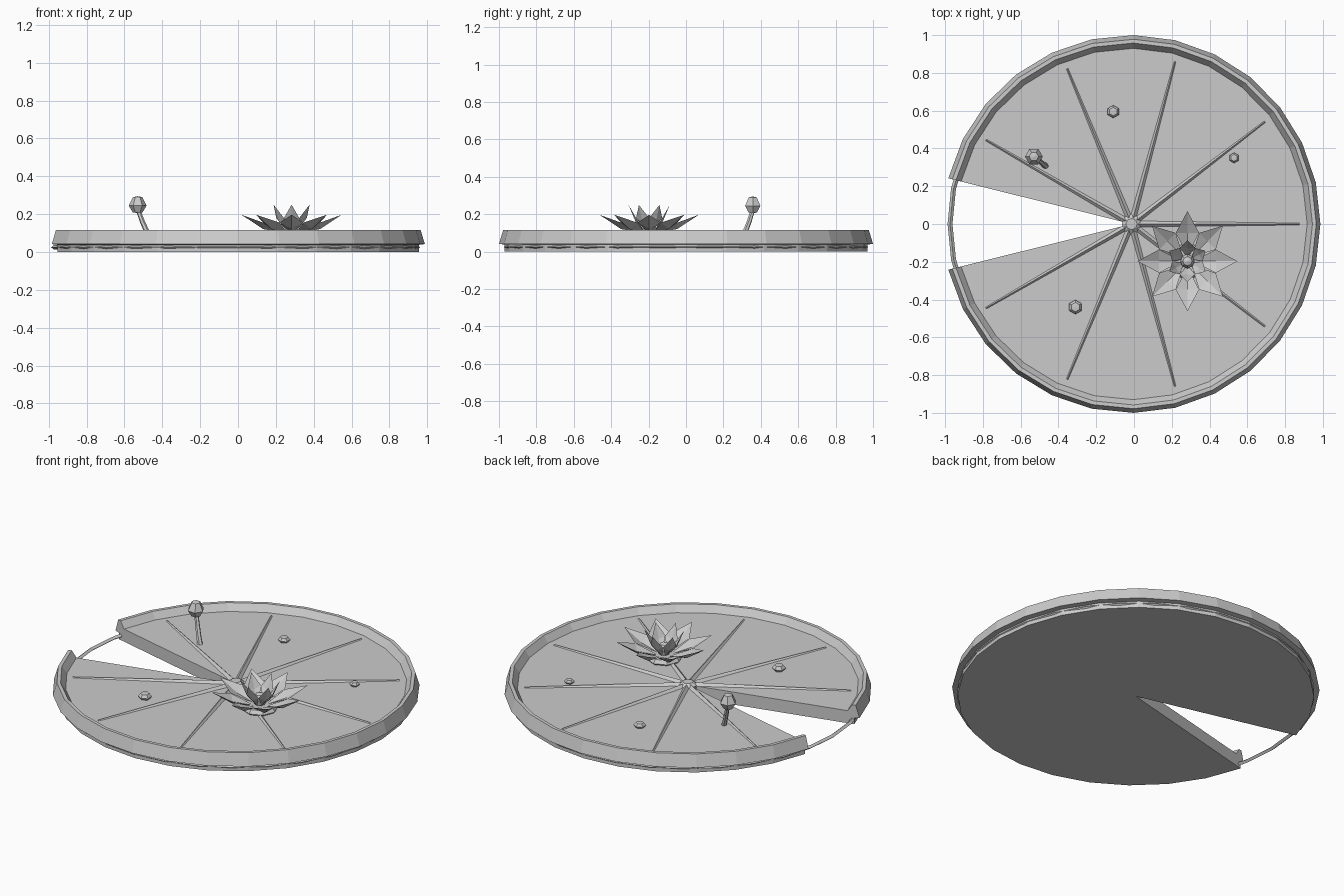
import bpy, bmesh
from math import radians, cos, sin, pi
from mathutils import Vector, Matrix

cube = bpy.data.objects.get("Cube")
if cube:
    bpy.data.objects.remove(cube)

grey = bpy.data.materials.new("soft_grey")
grey.use_nodes = True
colour = (0.6, 0.6, 0.6, 1)
grey.diffuse_color = colour
grey.node_tree.nodes["Principled BSDF"].inputs["Base Color"].default_value = colour

CX = -0.013      # pad centre
TOP = 0.075      # pad surface height
GAP = radians(14)


def finish(name, bm, loc=(0, 0, 0)):
    bmesh.ops.remove_doubles(bm, verts=bm.verts, dist=1e-5)
    bmesh.ops.recalc_face_normals(bm, faces=bm.faces)
    mesh = bpy.data.meshes.new(name)
    bm.to_mesh(mesh)
    bm.free()
    mesh.materials.append(grey)
    ob = bpy.data.objects.new(name, mesh)
    ob.location = loc
    bpy.context.collection.objects.link(ob)
    return ob


def lathe(name, profile, sides, loc, start=0.0, sweep=2 * pi):
    """Turn a closed (radius, height) outline about z; cap it if the sweep is open."""
    bm = bmesh.new()
    rows = []
    for i in range(sides + 1):
        a = start + sweep * i / sides
        rows.append([bm.verts.new((r * cos(a), r * sin(a), z)) for r, z in profile])
    n = len(profile)
    for p, q in zip(rows, rows[1:]):
        for j in range(n):
            k = (j + 1) % n
            if profile[j][0] + profile[k][0] > 0:
                bm.faces.new((p[j], q[j], q[k], p[k]))
    if sweep < 2 * pi - 0.001:
        bm.faces.new(rows[0])
        bm.faces.new(rows[-1])
    return finish(name, bm, loc)


def tube(name, points, radii, sides=6):
    """Loft a tapering tube through points."""
    bm = bmesh.new()
    pts = [Vector(p) for p in points]
    rings = []
    for i, p in enumerate(pts):
        d = pts[min(i + 1, len(pts) - 1)] - pts[max(i - 1, 0)]
        rot = d.to_track_quat('Z', 'Y')
        rings.append([bm.verts.new(p + rot @ Vector((radii[i] * cos(2 * pi * k / sides),
                      radii[i] * sin(2 * pi * k / sides), 0))) for k in range(sides)])
    for a, b in zip(rings, rings[1:]):
        for k in range(sides):
            m = (k + 1) % sides
            bm.faces.new((a[k], a[m], b[m], b[k]))
    bm.faces.new(rings[0])
    bm.faces.new(rings[-1])
    return finish(name, bm)


def petals(name, loc, count, turn, base, mid, tip, width, keel):
    """Ring of folded diamond petals; base, mid and tip are (radius, height)."""
    bm = bmesh.new()
    for i in range(count):
        rot = Matrix.Rotation(turn + 2 * pi * i / count, 3, 'Z')

        def vert(rz, y=0.0, drop=0.0):
            return bm.verts.new(rot @ Vector((rz[0], y, rz[1] - drop)))
        inner, outer = vert(base), vert(tip)
        left, right = vert(mid, width), vert(mid, -width)
        crease, back = vert(mid, 0, keel), vert(mid, 0, keel + 0.012)
        for c in (crease, back):
            for side in (left, right):
                bm.faces.new((inner, side, c))
                bm.faces.new((side, outer, c))
    return finish(name, bm, loc)


# Notched pad with raised rim
lathe("lily_pad",
      [(0, 0), (0.97, 0), (0.97, 0.038), (1.0, 0.042), (0.978, 0.115),
       (0.958, 0.115), (0.93, TOP), (0, TOP)],
      26, (CX, 0, 0), -pi + GAP, 2 * (pi - GAP))

# Thin ring that closes the notch
lathe("water_ring", [(0.948, 0.025), (0.961, 0.014), (0.974, 0.025), (0.961, 0.036)],
      32, (CX, 0, 0))

# Central hub and radiating veins
lathe("hub", [(0, 0.06), (0.052, 0.06), (0.052, 0.08), (0.03, 0.095), (0, 0.095)], 8, (CX, 0, 0))
for i in range(-4, 5):
    a = radians(37.5 * i)
    ray = Vector((cos(a), sin(a), 0))
    origin = Vector((CX, 0, TOP))
    tube("vein", [origin + ray * 0.02, origin + ray * 0.89], [0.016, 0.005], 4)

# Dew drops
for x, y, r in ((-0.11, 0.595, 0.034), (0.53, 0.35, 0.028), (-0.31, -0.44, 0.038)):
    lathe("dew_drop", [(0, TOP - 0.005), (0.65 * r, TOP - 0.005), (r, TOP + 0.35 * r),
                       (0.65 * r, TOP + 0.8 * r), (0, TOP + 0.85 * r)],
          6, (x, y, 0), radians(30))

# Open blossom
bloom = (0.283, -0.197, 0)
lathe("blossom_base", [(0, 0.07), (0.085, 0.07), (0.1, 0.085), (0.085, 0.105), (0, 0.105)], 8, bloom)
petals("outer_petals", bloom, 8, 0, (0.03, 0.10), (0.15, 0.155), (0.265, 0.197), 0.062, 0.022)
petals("inner_petals", bloom, 6, radians(30), (0.02, 0.10), (0.07, 0.18), (0.11, 0.25), 0.04, 0.014)
lathe("blossom_core", [(0, 0.10), (0.03, 0.11), (0.038, 0.14), (0.024, 0.168), (0, 0.175)], 8, bloom)

# Closed bud on a bent stem
tube("bud_stem", [(-0.465, 0.305, 0.065), (-0.485, 0.32, 0.115), (-0.505, 0.338, 0.16),
                  (-0.525, 0.355, 0.215)], [0.016, 0.014, 0.013, 0.012])
lathe("bud", [(0, 0.205), (0.026, 0.21), (0.047, 0.245), (0.025, 0.29), (0, 0.295)],
      6, (-0.53, 0.357, 0))
